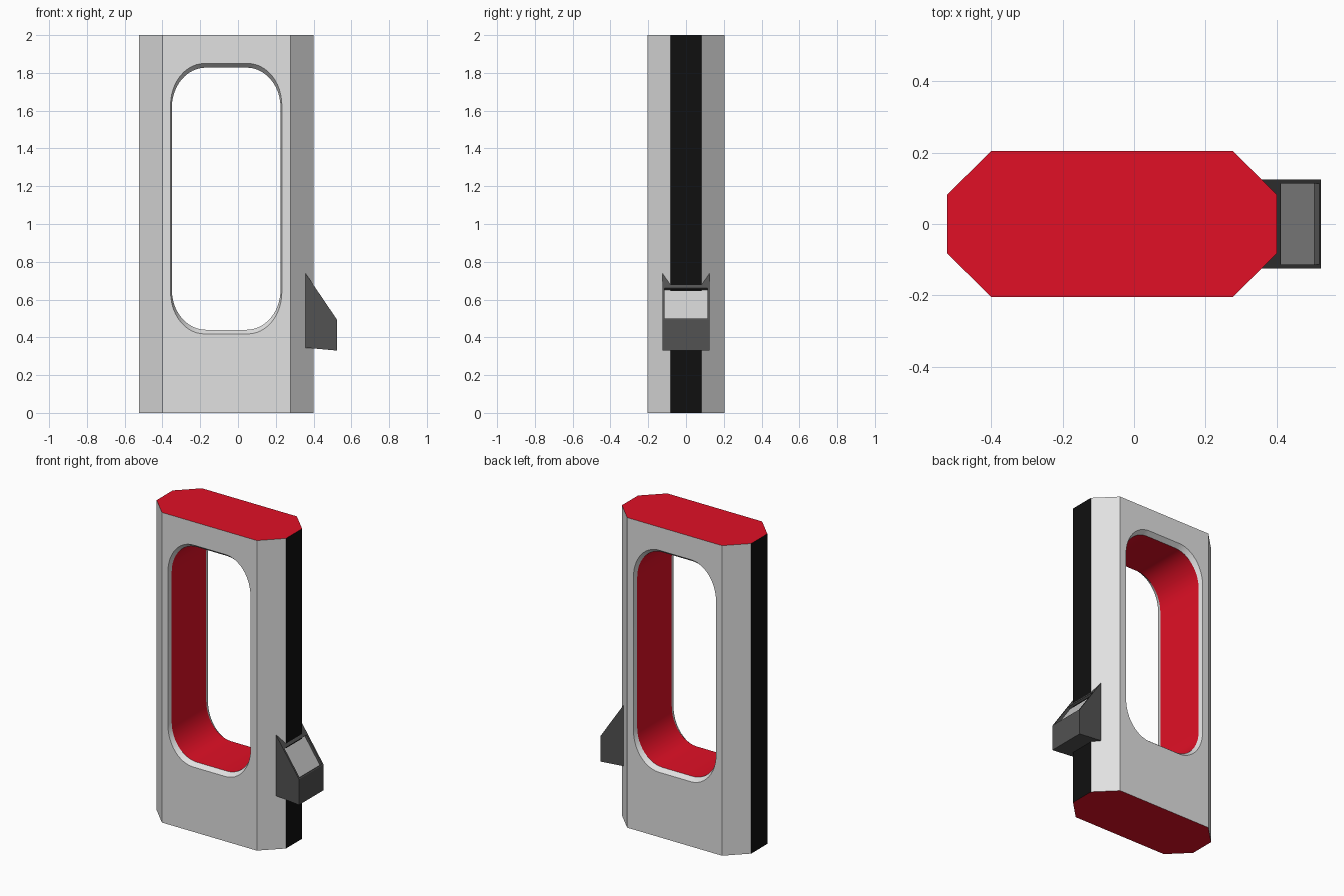
import bpy, bmesh, math

if "Cube" in bpy.data.objects:
    bpy.data.objects.remove(bpy.data.objects["Cube"])


def material(name, rgb):
    m = bpy.data.materials.new(name)
    m.diffuse_color = (*rgb, 1)
    m.use_nodes = True
    m.node_tree.nodes["Principled BSDF"].inputs["Base Color"].default_value = m.diffuse_color
    return m


GREY = material("light grey shell", (0.75, 0.75, 0.75))
RED = material("red", (0.75, 0.005, 0.019))
BLACK = material("black", (0.005, 0.005, 0.005))
DARK = material("dark grey", (0.085, 0.085, 0.085))
PANEL = material("panel grey", (0.6, 0.6, 0.6))


def loft(name, rings, mats):
    """Closed solid through rings of equal point count."""
    bm = bmesh.new()
    loops = [[bm.verts.new(p) for p in ring] for ring in rings]
    n = len(loops[0])
    for a, b in zip(loops, loops[1:]):
        for i in range(n):
            j = (i + 1) % n
            bm.faces.new((a[i], a[j], b[j], b[i]))
    bm.faces.new(loops[0])
    bm.faces.new(loops[-1])
    bmesh.ops.recalc_face_normals(bm, faces=bm.faces)
    mesh = bpy.data.meshes.new(name)
    bm.to_mesh(mesh)
    bm.free()
    obj = bpy.data.objects.new(name, mesh)
    bpy.context.collection.objects.link(obj)
    for m in mats:
        mesh.materials.append(m)
    return obj


def rounded_rect(y, x0, x1, z0, z1, rx, rz, seg=12):
    pts = []
    corners = [(x1 - rx, z1 - rz), (x0 + rx, z1 - rz),
               (x0 + rx, z0 + rz), (x1 - rx, z0 + rz)]
    for k, (cx, cz) in enumerate(corners):
        for i in range(seg + 1):
            a = math.pi / 2 * (k + i / seg)
            pts.append((cx + rx * math.cos(a), y, cz + rz * math.sin(a)))
    return pts


# Main body: chamfered octagonal column
octagon = [(-0.523, -0.082), (-0.40, -0.204), (0.277, -0.204), (0.40, -0.082),
           (0.40, 0.082), (0.277, 0.204), (-0.40, 0.204), (-0.523, 0.082)]
body = loft("body", [[(x, y, z) for x, y in octagon] for z in (0, 2)],
            [GREY, RED, BLACK])

# Rounded window opening with a flared rim on both sides
rim = (-0.357, 0.232, 0.418, 1.85, 0.18, 0.22)
wall = (-0.350, 0.225, 0.440, 1.828, 0.18, 0.21)
sections = [(-0.26, rim), (-0.204, rim), (-0.176, wall),
            (0.176, wall), (0.204, rim), (0.26, rim)]
cutter = loft("window_cutter", [rounded_rect(y, *s) for y, s in sections],
              [GREY, RED, BLACK])
cutter.hide_render = True
mod = body.modifiers.new("window", 'BOOLEAN')
mod.operation = 'DIFFERENCE'
mod.solver = 'EXACT'
mod.object = cutter
bpy.context.view_layer.objects.active = body
body.select_set(True)
bpy.ops.object.modifier_apply(modifier=mod.name)
bpy.data.objects.remove(cutter)

# Red caps and window wall, black end strips
verts = body.data.vertices
for f in body.data.polygons:
    if abs(f.normal.z) > 0.99 and (f.center.z < 0.01 or f.center.z > 1.99):
        f.material_index = 1
    elif abs(f.normal.x) > 0.99 and abs(f.center.x + 0.0615) > 0.45:
        f.material_index = 2
    elif all(abs(verts[v].co.y) < 0.18 for v in f.vertices):
        f.material_index = 1
    else:
        f.material_index = 0
bpy.ops.object.shade_smooth_by_angle(angle=math.radians(13))

# Side housing with a sloped top
profile = [(0.357, 0.74), (0.523, 0.495), (0.523, 0.33), (0.357, 0.345)]
housing = loft("side_housing",
               [[(x, y, z) for x, z in profile] for y in (-0.125, 0.125)],
               [DARK, PANEL])

# Recessed panel in the slope
bm = bmesh.new()
bm.from_mesh(housing.data)
slope = max(bm.faces, key=lambda f: f.normal.x * f.normal.z)
normal = slope.normal.copy()
bmesh.ops.inset_individual(bm, faces=[slope], thickness=0.01)
mid = slope.calc_center_median()
for v in slope.verts:
    x = 0.411 if v.co.x < mid.x else 0.519
    z = 0.74 - (x - 0.357) * (0.245 / 0.166)
    v.co = (x, math.copysign(0.113, v.co.y), z)
bmesh.ops.inset_individual(bm, faces=[slope], thickness=0.0)
for v in slope.verts:
    v.co -= normal * 0.017
slope.material_index = 1
bm.to_mesh(housing.data)
bm.free()
